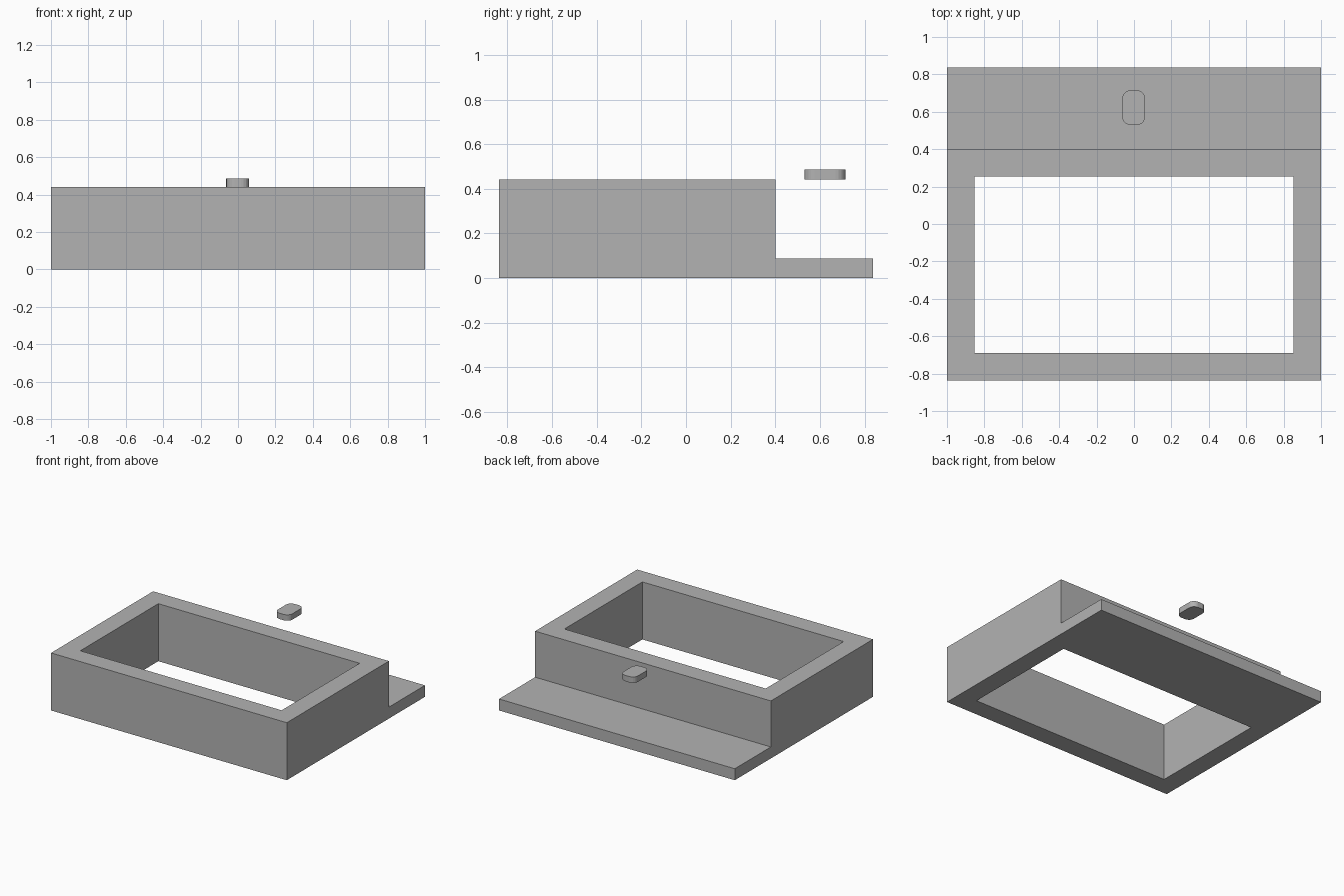
import bpy
import bmesh

cube = bpy.data.objects.get("Cube")
if cube:
    bpy.data.objects.remove(cube, do_unlink=True)

# Single plain grey
grey = bpy.data.materials.new("plain_grey")
grey.use_nodes = True
grey.diffuse_color = (0.45, 0.45, 0.45, 1)
grey.node_tree.nodes["Principled BSDF"].inputs["Base Color"].default_value = grey.diffuse_color


def prism(name, profile, axis, start, end):
    """Extrude a closed profile along x (profile is y, z) or z (profile is x, y)."""
    bm = bmesh.new()
    if axis == "x":
        points = [(start, a, b) for a, b in profile]
        shift = (end - start, 0, 0)
    else:
        points = [(a, b, start) for a, b in profile]
        shift = (0, 0, end - start)
    face = bm.faces.new([bm.verts.new(p) for p in points])
    result = bmesh.ops.extrude_face_region(bm, geom=[face])
    moved = [g for g in result["geom"] if isinstance(g, bmesh.types.BMVert)]
    bmesh.ops.translate(bm, verts=moved, vec=shift)
    bmesh.ops.recalc_face_normals(bm, faces=bm.faces)
    mesh = bpy.data.meshes.new(name)
    bm.to_mesh(mesh)
    bm.free()
    mesh.materials.append(grey)
    obj = bpy.data.objects.new(name, mesh)
    bpy.context.collection.objects.link(obj)
    return obj


def rectangle(x0, x1, y0, y1):
    return [(x0, y0), (x1, y0), (x1, y1), (x0, y1)]


depth, step_y = 0.837, 0.4
wall_top, ledge_top = 0.441, 0.088
wall = 0.146

# Stepped body: tall frame block with a low ledge behind it
side = [(-depth, 0), (depth, 0), (depth, ledge_top),
        (step_y, ledge_top), (step_y, wall_top), (-depth, wall_top)]
frame = prism("frame_with_ledge", side, "x", -1, 1)

# Rectangular opening through the whole frame
cutter = prism("opening_cutter",
               rectangle(-1 + wall, 1 - wall, -depth + wall, step_y - wall),
               "z", -0.2, wall_top + 0.2)
cutter.hide_render = True
cut = frame.modifiers.new("opening", "BOOLEAN")
cut.operation = "DIFFERENCE"
cut.solver = "EXACT"
cut.object = cutter
bpy.context.view_layer.update()
graph = bpy.context.evaluated_depsgraph_get()
opened = bpy.data.meshes.new_from_object(frame.evaluated_get(graph))
frame.modifiers.clear()
frame.data = opened
bpy.data.objects.remove(cutter, do_unlink=True)

# Small blank marker floating above the ledge
marker = prism("blank_marker", rectangle(-0.063, 0.06, 0.53, 0.715),
               "z", wall_top, 0.486)
bevel = marker.modifiers.new("rounded_corners", "BEVEL")
bevel.width = 0.045
bevel.segments = 5
bevel.limit_method = "WEIGHT"
weights = marker.data.attributes.new("bevel_weight_edge", "FLOAT", "EDGE")
for edge in marker.data.edges:
    a, b = (marker.data.vertices[i].co for i in edge.vertices)
    weights.data[edge.index].value = 1.0 if abs(a.z - b.z) > 0.01 else 0.0
